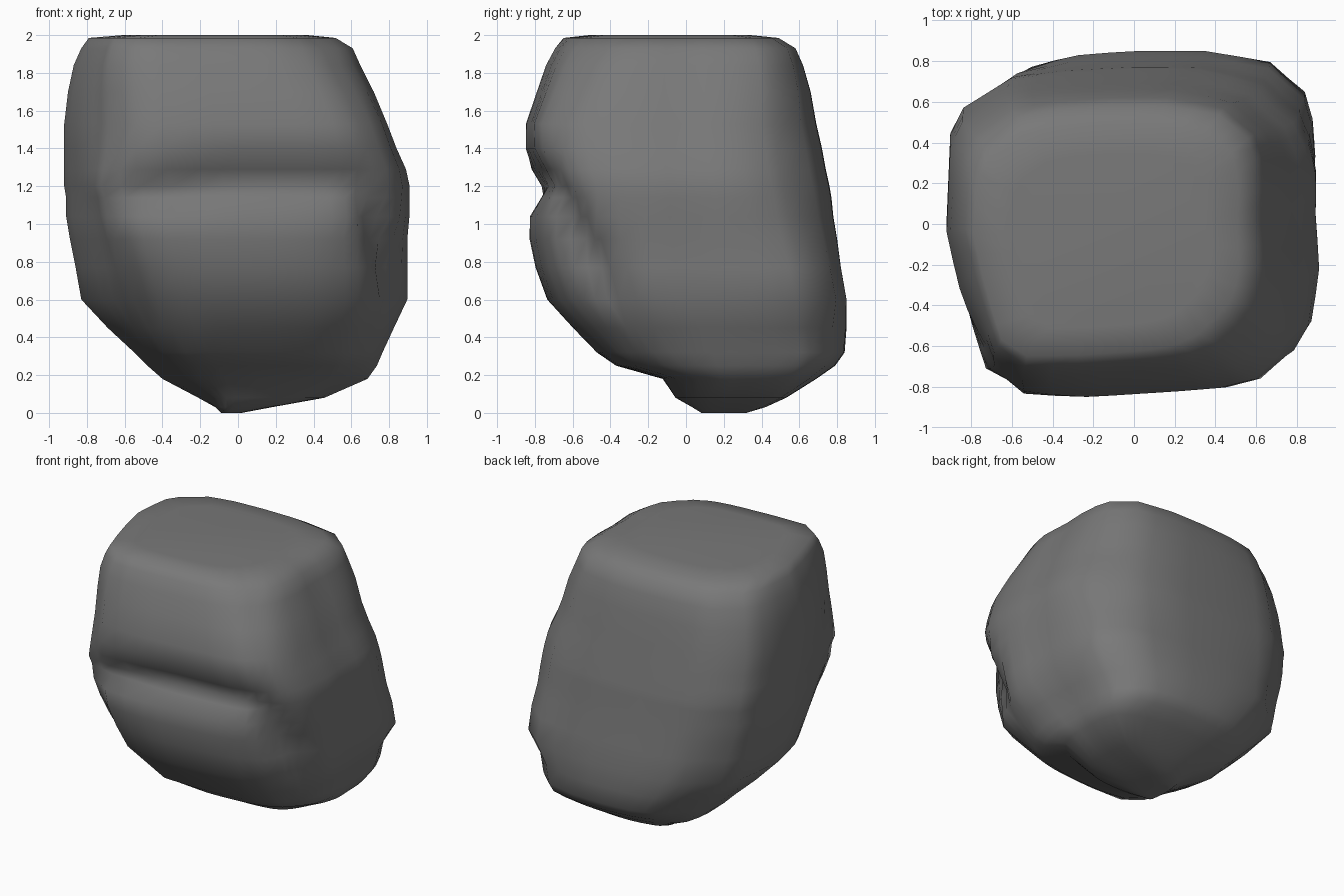
import bpy
import bmesh
import math
from mathutils import Vector
from mathutils.geometry import intersect_point_line

default_cube = bpy.data.objects.get("Cube")
if default_cube:
    bpy.data.objects.remove(default_cube, do_unlink=True)

# Plan outline of the boulder, scaled to a unit square, counter-clockwise
PLAN = [
    (.05, -.97), (.33, -.95), (.57, -.93), (.76, -.88), (.9, -.74), (.97, -.58),
    (1, -.24), (.98, .1), (.99, .36), (.98, .59), (.94, .76), (.74, .94),
    (.36, 1), (0, 1), (-.36, .98), (-.66, .94), (-.91, .76), (-.98, .6),
    (-1, .06), (-.93, -.3), (-.86, -.6), (-.79, -.86), (-.6, -1), (-.22, -.99),
]

# Levels: height, left x, right x, front y, back y
LEVELS = [
    (0, -.09, .02, .08, .32),
    (.03, -.12, .18, .03, .42),
    (.08, -.21, .46, -.06, .53),
    (.18, -.4, .69, -.13, .69),
    (.25, -.48, .74, -.38, .79),
    (.32, -.55, .77, -.48, .84),
    (.45, -.69, .83, -.61, .85),
    (.6, -.83, .9, -.75, .85),
    (.77, -.86, .9, -.81, .82),
    (.92, -.89, .9, -.84, .8),
    (1.04, -.91, .91, -.84, .78),
    (1.14, -.91, .91, -.82, .77),
    (1.2, -.92, .91, -.82, .76),
    (1.29, -.92, .89, -.84, .74),
    (1.4, -.92, .84, -.86, .72),
    (1.53, -.92, .79, -.86, .69),
    (1.7, -.9, .72, -.8, .66),
    (1.84, -.87, .65, -.75, .62),
    (1.93, -.83, .61, -.7, .58),
    (1.985, -.79, .52, -.65, .49),
]

# Corner directions, and how far each is worn in at a height
CORNERS = [(-.75, -.85), (.85, -.8), (.9, .82), (-.85, .8)]
WEAR = [
    (0, 0, 0, 0, 0),
    (.25, -.03, .03, 0, -.03),
    (.45, .05, .05, -.03, -.05),
    (.6, .09, .06, -.01, -.05),
    (.9, .05, .06, .03, -.02),
    (1.2, 0, .02, .06, 0),
    (1.5, .06, 0, .05, 0),
    (1.8, .03, .03, .02, -.02),
    (2, 0, .05, 0, -.03),
]

# Crease across the front, turning down the side
CREASE = [Vector(p) for p in (
    (-.6, -.83, 1.16), (0, -.83, 1.22), (.68, -.75, 1.22), (.87, -.4, .64))]


def worn_at(z):
    """Interpolate the corner wear at a height."""
    for low, high in zip(WEAR, WEAR[1:]):
        if z <= high[0]:
            t = (z - low[0]) / (high[0] - low[0])
            return [a + (b - a) * t for a, b in zip(low[1:], high[1:])]


def crease_distance(position):
    distances = []
    for start, end in zip(CREASE, CREASE[1:]):
        t = intersect_point_line(position, start, end)[1]
        nearest = start.lerp(end, min(1, max(0, t)))
        distances.append((position - nearest).length)
    return min(distances)


def outline_point(flat, level):
    """Place one plan point on a level, with worn corners and the crease."""
    z, left, right, front, back = level
    flat = flat.lerp(flat.normalized(), max(0, .6 - z) * .5)
    x = (left + right) / 2 + flat.x * (right - left) / 2
    y = (front + back) / 2 + flat.y * (back - front) / 2
    for corner, wear in zip(CORNERS, worn_at(z)):
        weight = math.exp(-(flat - Vector(corner)).length_squared / .12)
        x -= math.copysign(wear * weight, corner[0])
        y -= math.copysign(wear * weight, corner[1])
    position = Vector((x, y, z))
    depth = .08 * math.exp(-(crease_distance(position) / .09) ** 2)
    return position - Vector((x, y, 0)).normalized() * depth


def bridge(bm, lower, upper):
    count = len(lower)
    for i in range(count):
        j = (i + 1) % count
        bm.faces.new((lower[i], lower[j], upper[j], upper[i]))


def cap(bm, ring, height):
    """Close an end with an inset ring and a flat face."""
    middle = sum((v.co for v in ring), Vector()) / len(ring)
    inner = []
    for vert in ring:
        co = vert.co.lerp(middle, .25)
        co.z = height
        inner.append(bm.verts.new(co))
    bridge(bm, ring, inner)
    bm.faces.new(inner)


# Plan with a midpoint added on every side
outline = []
for start, end in zip(PLAN, PLAN[1:] + PLAN[:1]):
    outline += [Vector(start), Vector(start).lerp(Vector(end), .5)]

# Boulder: stacked outlines joined into one skin
bm = bmesh.new()
rings = [[bm.verts.new(outline_point(p, level)) for p in outline] for level in LEVELS]
for lower, upper in zip(rings, rings[1:]):
    bridge(bm, lower, upper)
cap(bm, rings[0], 0)
cap(bm, rings[-1], 2)
bmesh.ops.recalc_face_normals(bm, faces=bm.faces)
for face in bm.faces:
    face.smooth = True

mesh = bpy.data.meshes.new("boulder")
bm.to_mesh(mesh)
bm.free()
boulder = bpy.data.objects.new("boulder", mesh)
bpy.context.collection.objects.link(boulder)

# Stone colour
stone = bpy.data.materials.new("grey_stone")
stone.use_nodes = True
colour = (.19, .19, .19, 1)
stone.diffuse_color = colour
stone.node_tree.nodes["Principled BSDF"].inputs["Base Color"].default_value = colour
mesh.materials.append(stone)
